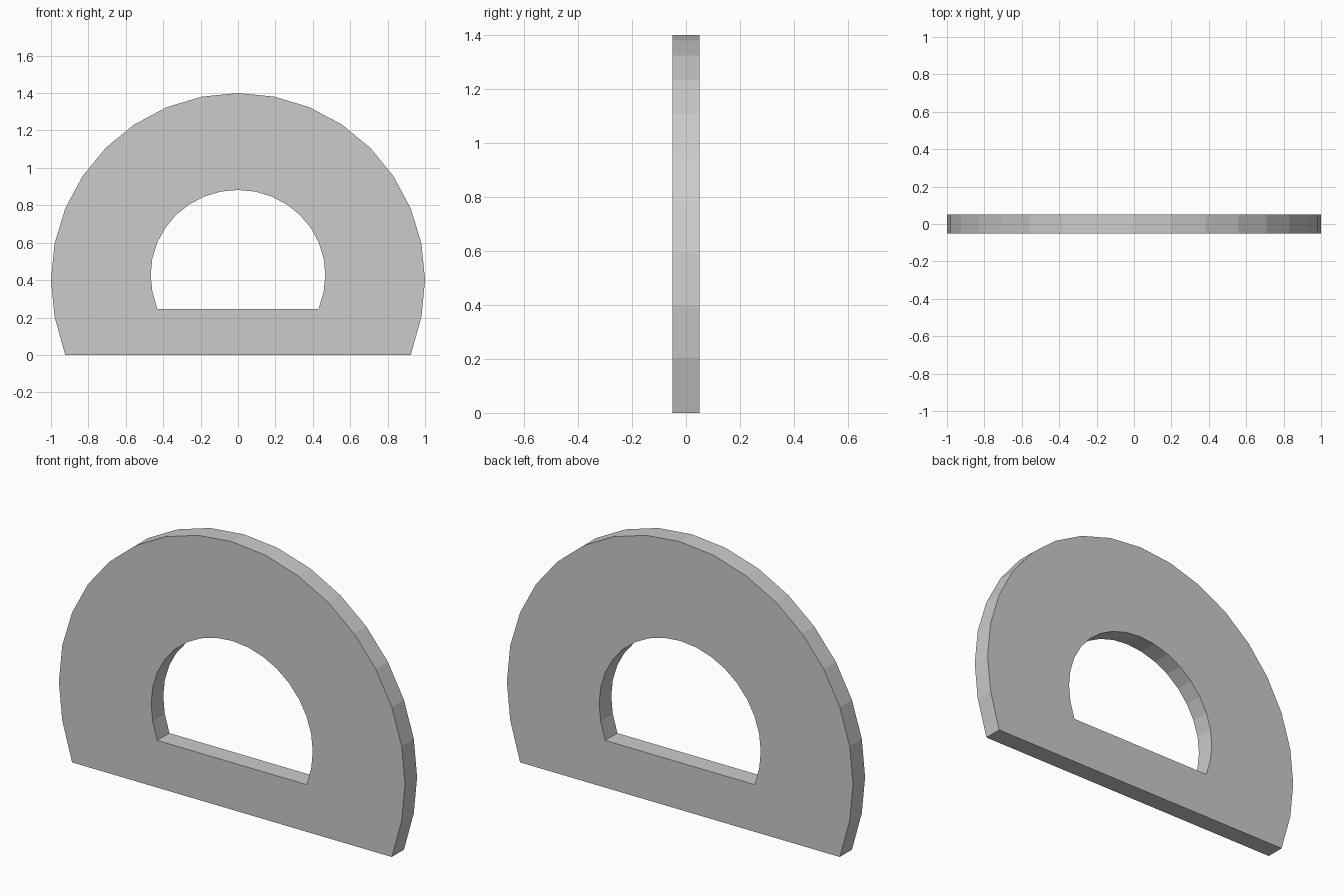
import bpy, bmesh
from math import sin, cos, radians

if "Cube" in bpy.data.objects:
    bpy.data.objects.remove(bpy.data.objects["Cube"])

HALF_DEPTH = 0.05
STEP = 11.25          # 32-sided circle
FLAT_Z = -0.4         # flat base relative to the arc centre


def arch_profile(sx, sz, centre_z):
    """Truncated 32-sided circle, from lower right over the top to lower left."""
    pts = []
    for i in range(21):
        a = radians(-22.5 + i * STEP)
        z = FLAT_Z if i in (0, 20) else sin(a)
        pts.append((cos(a) * sx, centre_z + z * sz))
    return pts


# Outer outline and the smaller matching opening
outer = arch_profile(1.0, 1.0, 0.4)
inner = arch_profile(0.467, 0.454, 0.428)

bm = bmesh.new()


def ring(profile, y):
    return [bm.verts.new((x, y, z)) for x, z in profile]


# Four loops joined into a closed band: front, outer rim, back, opening wall
loops = [ring(outer, -HALF_DEPTH), ring(outer, HALF_DEPTH),
         ring(inner, HALF_DEPTH), ring(inner, -HALF_DEPTH)]
n = len(outer)
for k in range(4):
    a, b = loops[k], loops[(k + 1) % 4]
    for i in range(n):
        j = (i + 1) % n
        bm.faces.new((a[i], a[j], b[j], b[i]))
bmesh.ops.recalc_face_normals(bm, faces=bm.faces)

mesh = bpy.data.meshes.new("arched_plate")
bm.to_mesh(mesh)
bm.free()
plate = bpy.data.objects.new("arched_plate", mesh)
bpy.context.collection.objects.link(plate)
